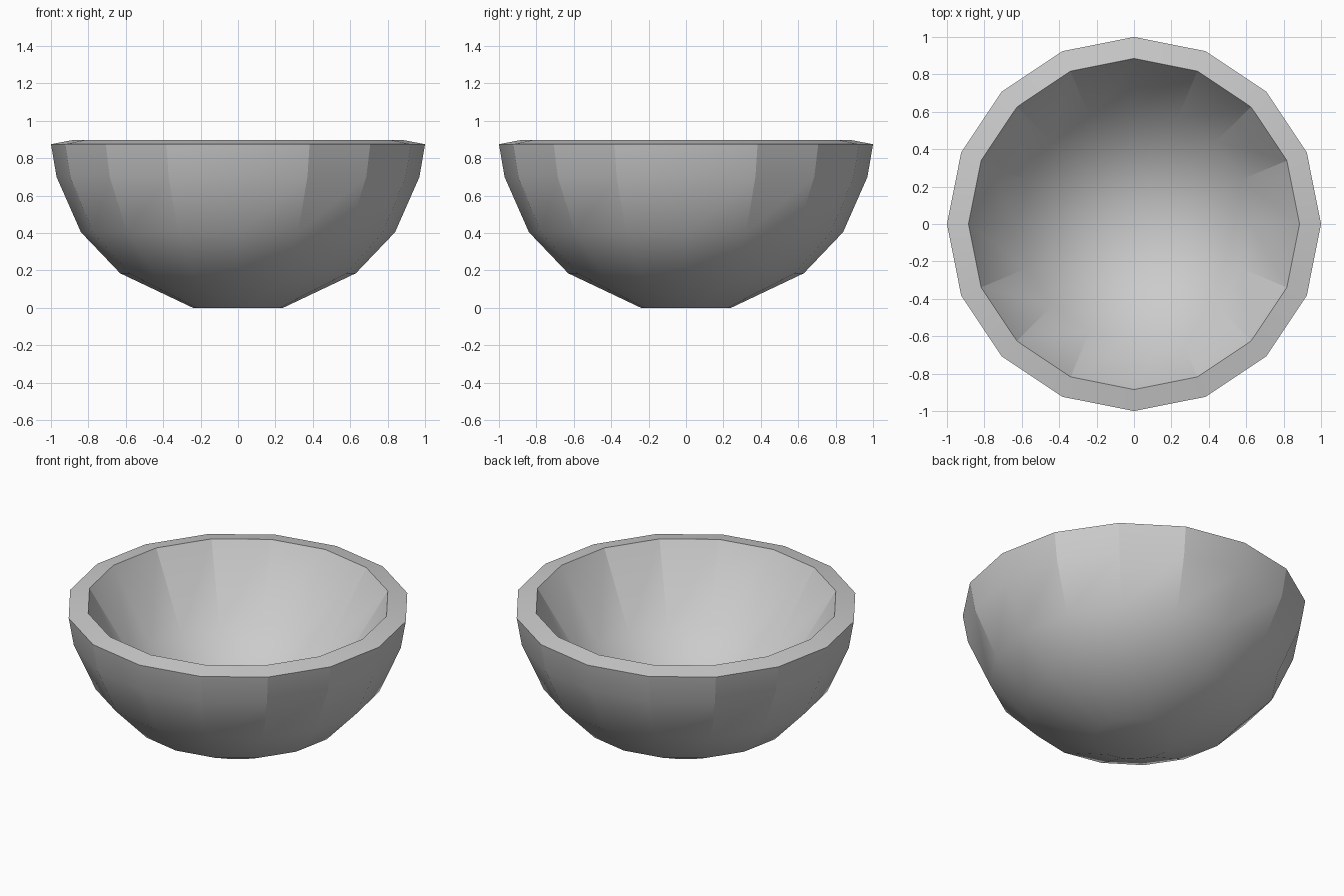
import bpy, bmesh, math

cube = bpy.data.objects.get("Cube")
if cube:
    bpy.data.objects.remove(cube, do_unlink=True)

SIDES = 16
# radius, height: up the outer wall, over the rim, down the coarser inside
PROFILE = [(0.24, 0), (0.63, 0.185), (0.84, 0.405), (0.97, 0.70), (1.0, 0.875),
           (0.885, 0.897), (0.62, 0.455)]
INSIDE_BOTTOM = 0.10
CREASED_BANDS = (2, 3, 5)

grey = bpy.data.materials.new("plain grey")
grey.use_nodes = True
colour = (0.6, 0.6, 0.6, 1)
grey.diffuse_color = colour
grey.node_tree.nodes["Principled BSDF"].inputs["Base Color"].default_value = colour

bm = bmesh.new()


def cap(ring, height):
    """Close a ring to a point on the axis."""
    tip = bm.verts.new((0, 0, height))
    for i in range(SIDES):
        bm.faces.new((ring[i], ring[(i + 1) % SIDES], tip))


# wall turned around the vertical axis
angles = [math.tau * i / SIDES for i in range(SIDES)]
rings = [[bm.verts.new((r * math.cos(a), r * math.sin(a), z)) for a in angles]
         for r, z in PROFILE]
for band, (low, high) in enumerate(zip(rings, rings[1:])):
    for i in range(SIDES):
        j = (i + 1) % SIDES
        bm.faces.new((low[i], low[j], high[j], high[i]))
    # creases between the panels near the rim
    if band in CREASED_BANDS:
        for i in range(SIDES):
            if i % 4:
                bm.edges.get((low[i], high[i])).smooth = False

# underside and inside bottom
cap(rings[0], 0)
cap(rings[-1], INSIDE_BOTTOM)
bmesh.ops.recalc_face_normals(bm, faces=bm.faces)

mesh = bpy.data.meshes.new("bowl")
bm.to_mesh(mesh)
bm.free()
mesh.materials.append(grey)
bowl = bpy.data.objects.new("bowl", mesh)
bpy.context.collection.objects.link(bowl)

for other in bpy.context.selected_objects:
    other.select_set(False)
bowl.select_set(True)
bpy.context.view_layer.objects.active = bowl
bpy.ops.object.shade_smooth_by_angle(angle=math.radians(45), keep_sharp_edges=True)
